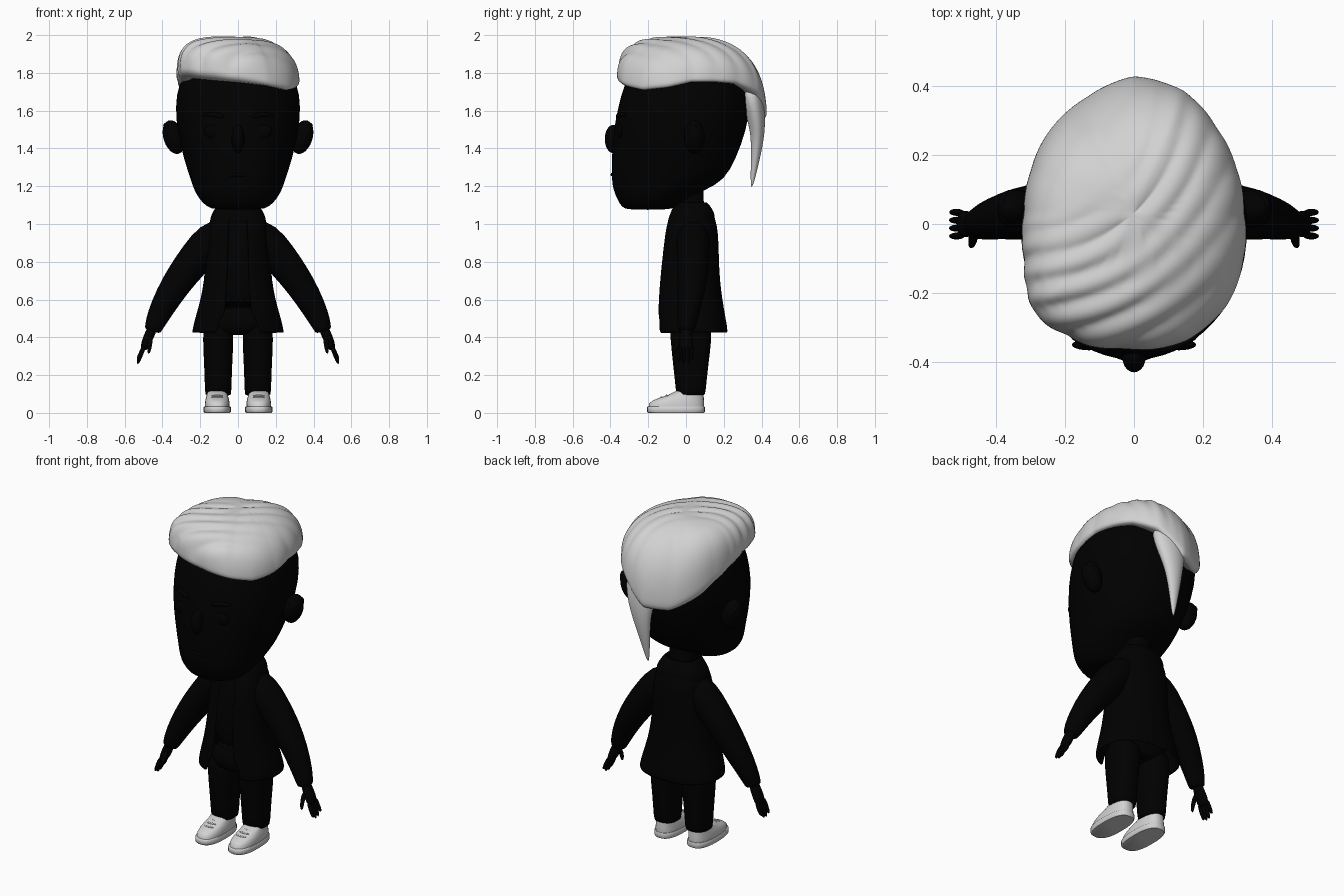
import bpy, bmesh, math
from mathutils import Vector

if "Cube" in bpy.data.objects:
    bpy.data.objects.remove(bpy.data.objects["Cube"], do_unlink=True)


def material(name, value):
    m = bpy.data.materials.new(name)
    m.use_nodes = True
    color = (value, value, value, 1)
    m.diffuse_color = color
    node = next(n for n in m.node_tree.nodes if n.type == 'BSDF_PRINCIPLED')
    node.inputs["Base Color"].default_value = color
    return m


BLACK = material("black", 0.0)
PALE = material("pale grey", 0.64)


def finish(name, bm, mat, subdiv=0, thick=0, angle=50):
    bmesh.ops.recalc_face_normals(bm, faces=bm.faces)
    mesh = bpy.data.meshes.new(name)
    bm.to_mesh(mesh)
    bm.free()
    mesh.materials.append(mat)
    ob = bpy.data.objects.new(name, mesh)
    bpy.context.collection.objects.link(ob)
    bpy.ops.object.select_all(action='DESELECT')
    ob.select_set(True)
    bpy.context.view_layer.objects.active = ob
    bpy.ops.object.shade_smooth_by_angle(angle=math.radians(angle))
    if thick:
        mod = ob.modifiers.new("thickness", 'SOLIDIFY')
        mod.thickness = thick
    if subdiv:
        mod = ob.modifiers.new("smooth", 'SUBSURF')
        mod.levels = mod.render_levels = subdiv
    return ob


def loft(name, rings, mat, subdiv=0, side=1, caps=True, cut=None, **kw):
    """Skin closed rings of points; side=-1 mirrors in x; cut removes faces."""
    bm = bmesh.new()
    rows = [[bm.verts.new((p[0] * side, p[1], p[2])) for p in r] for r in rings]
    n = len(rows[0])
    for a, b in zip(rows, rows[1:]):
        for i in range(n):
            j = (i + 1) % n
            bm.faces.new((a[i], a[j], b[j], b[i]))
    if caps:
        bm.faces.new(rows[0])
        bm.faces.new(rows[-1])
    if cut:
        gone = [f for f in bm.faces if cut(f.calc_center_median())]
        bmesh.ops.delete(bm, geom=gone, context='FACES')
    return finish(name, bm, mat, subdiv, **kw)


def power(v, e):
    return math.copysign(abs(v) ** e, v)


def stack(sections, cx=0, n=24, p=2.4):
    """Level superellipse rings from (z, y front, y back, half width)."""
    rings = []
    for z, yf, yb, rx in sections:
        ring = []
        for i in range(n):
            a = math.tau * i / n
            ring.append((cx + rx * power(math.cos(a), 2 / p),
                         (yf + yb) / 2 + (yb - yf) / 2 * power(math.sin(a), 2 / p), z))
        rings.append(ring)
    return rings


def tube(path, n=12):
    """Rings along a path of (x, y, z, radius across, radius in depth)."""
    pts = [Vector(q[:3]) for q in path]
    rings = []
    for i, q in enumerate(path):
        t = (pts[min(i + 1, len(pts) - 1)] - pts[max(i - 1, 0)]).normalized()
        v = t.cross(Vector((0, 1, 0))).normalized()
        u = v.cross(t)
        rings.append([pts[i] + v * q[3] * math.cos(math.tau * k / n)
                      + u * q[4] * math.sin(math.tau * k / n) for k in range(n)])
    return rings


def ball(name, loc, size, mat, side=1, tilt=0):
    bm = bmesh.new()
    bmesh.ops.create_uvsphere(bm, u_segments=20, v_segments=12, radius=1)
    for v in bm.verts:
        x, y, z = v.co.x * size[0], v.co.y * size[1], v.co.z * size[2]
        c, s = math.cos(tilt), math.sin(tilt)
        v.co = ((loc[0] + x * c + z * s) * side, loc[1] + y, loc[2] + z * c - x * s)
    return finish(name, bm, mat)


# Head and face
loft("head", stack([(1.075, -.315, -.09, .12), (1.09, -.34, -.05, .165), (1.13, -.365, .005, .205),
                    (1.18, -.385, .1, .233), (1.23, -.395, .205, .25), (1.35, -.395, .268, .29),
                    (1.5, -.385, .322, .325), (1.62, -.36, .34, .333), (1.74, -.33, .335, .32),
                    (1.85, -.27, .27, .25), (1.92, -.15, .15, .14)], n=32, p=2.15), BLACK, 1)
ball("nose", (0, -.385, 1.45), (.034, .045, .075), BLACK)
loft("mouth", tube([(-.06, -.38, 1.255, .006, .008), (0, -.394, 1.265, .012, .012),
                    (.06, -.38, 1.255, .006, .008)]), BLACK, 1)
for side, word in ((1, "left"), (-1, "right")):
    ball(word + "_eye", (.13, -.35, 1.49), (.05, .016, .036), BLACK, side)
    loft(word + "_eyebrow", tube([(.07, -.367, 1.565, .012, .01), (.13, -.353, 1.585, .015, .012),
                                  (.19, -.318, 1.575, .008, .01)]), BLACK, 1, side)
    ball(word + "_ear", (.34, .045, 1.46), (.055, .055, .092), BLACK, side, .3)
    rim = [(.355 + .028 * math.sin(a), .045 + .042 * math.cos(a), 1.465 + .062 * math.sin(a))
           for a in [math.pi * k / 8 - .8 for k in range(12)]]
    loft(word + "_ear_rim", tube([(*q, .017, .015) for q in rim], 8), BLACK, 1, side)

# Hair: swept cap with radius and hairline set every 22.5 degrees from the left
CAP_RADIUS = [.32, .325, .345, .385, .4, .365, .345, .325, .32, .345, .41, .405, .395, .4, .38, .345]
HAIRLINE = [1.745, 1.745, 1.735, 1.68, 1.54, 1.53, 1.58, 1.64, 1.69, 1.73, 1.76, 1.75, 1.74, 1.725, 1.7, 1.715]


def around(table, a):
    f = a / math.tau * len(table)
    i = int(f)
    w = f - i
    return table[i % len(table)] * (1 - w) + table[(i + 1) % len(table)] * w


def hair_ring(step, steps, n=112):
    ring = []
    for k in range(n):
        a = math.tau * k / n
        radius, low = around(CAP_RADIUS, a), around(HAIRLINE, a)
        # the quiff is boxier and overhangs at the front right corner
        quiff = max(0, math.cos(a - math.radians(207)))
        p = 2.4 + 1.6 * quiff
        if step < 0:
            s, h = (.72, .12) if step == -2 else (.94 - .1 * quiff, 0)
        else:
            phi = (.02 + .97 * step / steps) * math.pi / 2
            s, h = math.cos(phi) ** (2 / p), math.sin(phi) ** (2 / p)
        x, y = radius * s * math.cos(a), .03 + radius * s * math.sin(a)
        z = low + (1.99 - low) * h
        # curved locks fan out around the back right of the crown
        d = math.hypot(x + .3, y - .35)
        amount = .016 * min(1, max(0, (d - .3) / .2)) * min(1, max(.3, 1.1 - 3.2 * x))
        lock = amount * min(1, h * 2) * (abs(math.sin(d * 42 + 5 * (z - 1.9))) - .6)
        ring.append((x + lock * s * math.cos(a), y + lock * s * math.sin(a), z + lock * h))
    return ring


loft("hair", [hair_ring(k, 24) for k in range(-2, 25)], PALE, 1, angle=80)
loft("hair_tail", tube([(.04, .33, 1.74, .12, .06), (.045, .366, 1.6, .1, .055),
                        (.035, .382, 1.48, .06, .038), (.02, .368, 1.35, .034, .025),
                        (.01, .347, 1.19, .006, .006)], 16), PALE, 2)

# Torso clothing
loft("neck", stack([(1.0, -.05, .1, .08), (1.2, -.05, .09, .075)]), BLACK)
loft("shirt", stack([(.53, -.12, .15, .155), (.8, -.108, .145, .14), (1.0, -.08, .13, .12),
                     (1.07, -.055, .11, .08)]), BLACK, 1)
loft("jacket", stack([(.42, -.145, .212, .235), (.5, -.143, .198, .215), (.6, -.14, .18, .185),
                      (.7, -.132, .168, .168), (.8, -.122, .162, .16), (.95, -.105, .16, .152),
                      (1.02, -.09, .145, .135), (1.065, -.065, .125, .1)], n=48),
     BLACK, 1, caps=False, thick=-.012,
     cut=lambda c: c.y < 0 and abs(c.x) < .045 + max(0, .6 - c.z) * .4)
loft("collar", stack([(1.01, -.098, .152, .15), (1.045, -.09, .156, .145), (1.08, -.072, .14, .125),
                      (1.125, -.058, .108, .092), (1.1, -.05, .095, .08)]), BLACK, 1, caps=False)
loft("hips", stack([(.41, -.085, .13, .15), (.46, -.095, .145, .18), (.58, -.1, .14, .16)]), BLACK, 1)

for side, word in ((1, "left"), (-1, "right")):
    # Sleeve and hand
    loft(word + "_sleeve", tube([(.05, .035, .99, .06, .075), (.14, .038, .925, .095, .09),
                                 (.215, .038, .83, .094, .088), (.295, .035, .73, .084, .083),
                                 (.367, .025, .62, .074, .07), (.425, .01, .51, .06, .056),
                                 (.45, 0, .445, .047, .046), (.454, 0, .43, .04, .04)], 20),
         BLACK, 1, side)
    loft(word + "_palm", tube([(.445, 0, .47, .026, .028), (.465, 0, .42, .028, .034),
                               (.488, 0, .37, .027, .042), (.503, 0, .33, .016, .038)]), BLACK, 1, side)
    for k, drop in enumerate((.268, .255, .258, .28)):
        y = -.032 + .021 * k
        loft(f"{word}_finger_{k + 1}", tube([(.495, y, .36, .014, .012), (.515, y * 1.1, .31, .014, .012),
                                            (.533, y * 1.1, drop, .009, .008)], 8), BLACK, 1, side)
    loft(word + "_thumb", tube([(.466, -.015, .41, .017, .016), (.465, -.05, .365, .014, .014),
                                (.474, -.067, .31, .009, .009)], 8), BLACK, 1, side)
    # Trouser leg
    loft(word + "_trouser_leg", stack([(.09, -.05, .1, .068), (.1, -.052, .103, .07),
                                       (.25, -.068, .118, .074), (.4, -.085, .138, .083),
                                       (.5, -.085, .138, .075)], cx=.105), BLACK, 1, side)
    # Shoe
    loft(word + "_sole", stack([(0, -.2, .096, .068), (.006, -.206, .1, .072), (.03, -.206, .1, .072),
                                (.034, -.202, .098, .069)], cx=.11, n=32, p=2.6), PALE, 0, side)
    loft(word + "_shoe", stack([(.03, -.198, .095, .066), (.05, -.195, .096, .066), (.066, -.175, .095, .063),
                                (.08, -.14, .094, .06), (.092, -.1, .093, .056), (.115, -.055, .091, .052)],
                               cx=.11, n=32, p=2.5), PALE, 0, side, angle=60)
    for k in range(3):
        y, z = -.135 + .028 * k, .084 + .009 * k
        loft(f"{word}_lace_{k + 1}", tube([(.075, y + .012, z - .004, .005, .006), (.11, y, z, .006, .006),
                                          (.145, y + .012, z - .004, .005, .006)], 8), PALE, 1, side)
